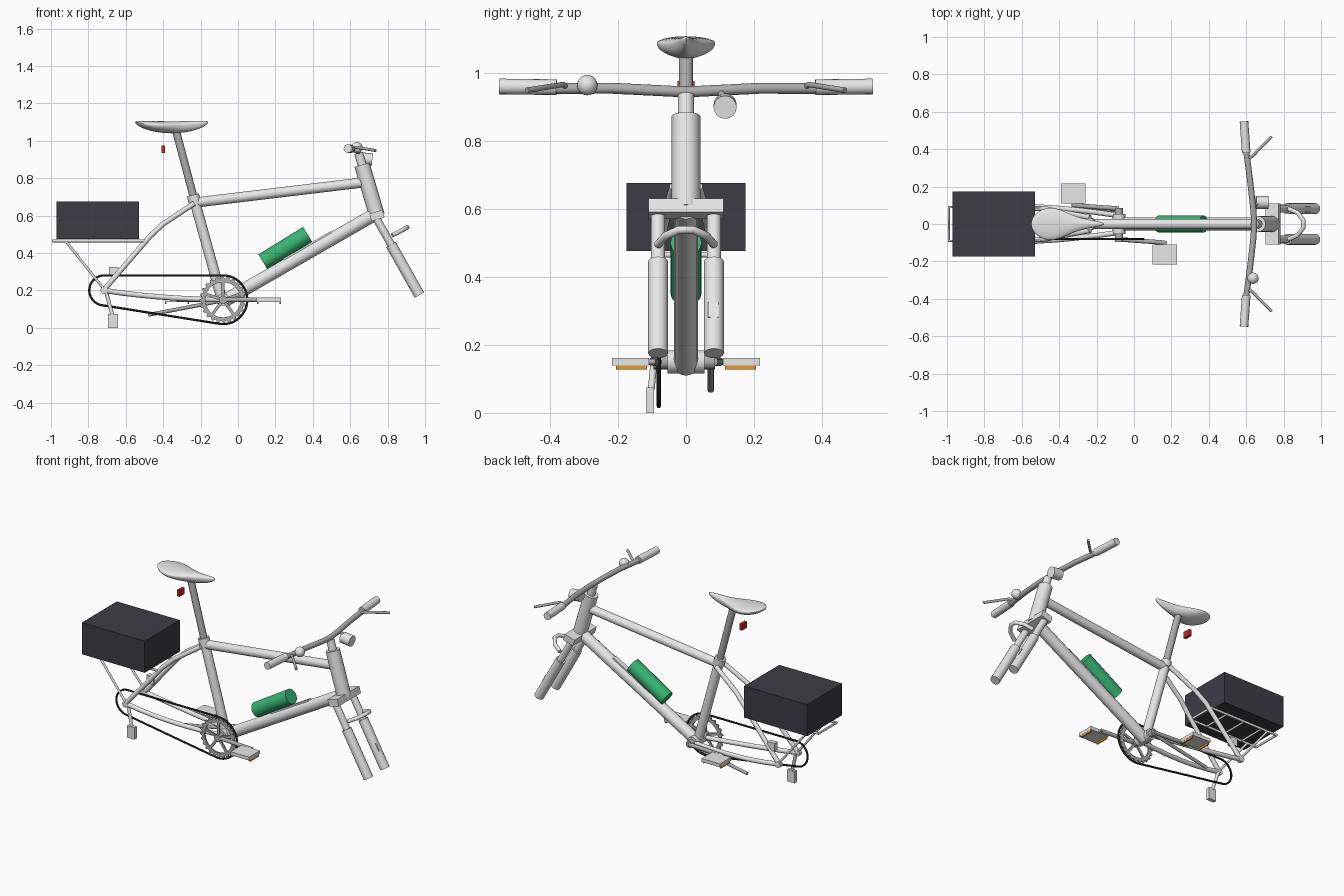
import bpy, bmesh, math
from mathutils import Vector

cube = bpy.data.objects.get("Cube")
if cube:
    bpy.data.objects.remove(cube)


def material(name, *rgb):
    m = bpy.data.materials.new(name)
    m.use_nodes = True
    m.diffuse_color = (*rgb, 1)
    m.node_tree.nodes["Principled BSDF"].inputs["Base Color"].default_value = (*rgb, 1)
    return m


LIGHT = material("light_grey", .8, .8, .8)
METAL = material("mid_grey", .42, .42, .42)
DARK = material("dark_slate", .045, .045, .06)
BLACK = material("black", .012, .012, .014)
GREEN = material("green", .04, .45, .17)
RED = material("red", .6, .02, .02)
ORANGE = material("orange", .8, .32, .02)


def finish(obj, name, mat, smooth=True):
    obj.name = name
    obj.data.materials.clear()
    obj.data.materials.append(mat)
    bpy.ops.object.select_all(action='DESELECT')
    obj.select_set(True)
    bpy.context.view_layer.objects.active = obj
    if smooth:
        bpy.ops.object.shade_smooth_by_angle(angle=math.radians(40))
    return obj


def tube(name, pts, r, mat=LIGHT, cyclic=False):
    """Round tube through a list of points."""
    cu = bpy.data.curves.new(name, 'CURVE')
    cu.dimensions = '3D'
    cu.bevel_depth = r
    cu.bevel_resolution = 6
    cu.use_fill_caps = True
    sp = cu.splines.new('POLY')
    sp.points.add(len(pts) - 1)
    for p, co in zip(sp.points, pts):
        p.co = (*co, 1)
    sp.use_cyclic_u = cyclic
    obj = bpy.data.objects.new(name, cu)
    bpy.context.collection.objects.link(obj)
    bpy.ops.object.select_all(action='DESELECT')
    obj.select_set(True)
    bpy.context.view_layer.objects.active = obj
    bpy.ops.object.convert(target='MESH')
    return finish(bpy.context.view_layer.objects.active, name, mat)


def curved(pts, steps=6):
    """Smooth path through three control points."""
    a, b, c = map(Vector, pts)
    ctrl = 2 * b - (a + c) / 2
    ts = [i / steps for i in range(steps + 1)]
    return [a * (1 - t) ** 2 + ctrl * 2 * t * (1 - t) + c * t * t for t in ts]


def box(name, loc, size, mat=LIGHT, tilt=0):
    """Box, tilted so its +x end rises by the given degrees."""
    bpy.ops.mesh.primitive_cube_add(size=1, location=loc,
                                    rotation=(0, -math.radians(tilt), 0))
    obj = bpy.context.object
    obj.scale = size
    return finish(obj, name, mat, False)


# Main frame
tube("seat_tube", [(-.08, 0, .13), (-.238, 0, .70)], .028)
tube("seat_collar", [(-.229, 0, .665), (-.241, 0, .71)], .033)
tube("top_tube", [(-.225, 0, .67), (.67, 0, .777)], .027)
tube("down_tube", [(-.08, 0, .14), (.72, 0, .60)], .035)
tube("head_tube", [(.743, 0, .60), (.663, 0, .872)], .042)
tube("bottom_bracket", [(-.08, -.054, .15), (-.08, .054, .15)], .034)
box("down_tube_plate", (.375, 0, .434), (.30, .032, .022), LIGHT, 30)
tube("battery", [(.133, 0, .353), (.372, 0, .50)], .046, GREEN)

# Rear triangle and rack
for side, s in (("right", -1), ("left", 1)):
    tube(side + "_seat_stay", [(-.235, s * .035, .665), (-.40, s * .065, .555),
                               (-.47, s * .08, .49), (-.715, s * .095, .205)], .014)
    tube(side + "_chain_stay", curved([(-.715, s * .095, .20), (-.42, s * .085, .165),
                                       (-.08, s * .045, .15)]), .014)
    tube(side + "_rack_strut", [(-.92, s * .09, .462), (-.715, s * .098, .205)], .007)
    tube(side + "_dropout", [(-.715, s * .085, .20), (-.715, s * .108, .20)], .02)
tube("rack_loop", [(-.50, .09, .465), (-.99, .09, .465),
                   (-.99, -.09, .465), (-.50, -.09, .465)], .008, LIGHT, True)
for x in (-.62, -.75, -.88):
    tube("rack_crossbar", [(x, -.09, .465), (x, .09, .465)], .006)
box("cargo_box", (-.75, 0, .575), (.44, .35, .20), DARK)
box("rear_brake_caliper", (-.665, .085, .30), (.05, .03, .05))

# Saddle: a sphere reshaped to a broad back, narrow nose and raised ends
tube("seat_post", [(-.235, 0, .69), (-.333, 0, 1.06)], .021, METAL)
bpy.ops.mesh.primitive_uv_sphere_add(segments=32, ring_count=20, radius=1)
saddle = bpy.context.object
for v in saddle.data.vertices:
    t = v.co.x
    width = .092 * (.75 - .5 * math.tanh(2 * (t + .1)))
    height = .022 if v.co.z > 0 else .042
    v.co = (-.355 + .195 * t, v.co.y * width, 1.082 + .018 * t * t + v.co.z * height)
finish(saddle, "saddle", LIGHT)
box("tail_light", (-.40, 0, .955), (.018, .05, .04), RED)

# Fork
box("fork_crown", (.743, 0, .60), (.072, .22, .042), LIGHT, 16.5)
for side, s in (("right", -1), ("left", 1)):
    y = s * .082
    tube(side + "_fork_stanchion", [(.737, y, .59), (.83, y, .425)], .021)
    tube(side + "_fork_lower", [(.818, y, .445), (.970, y, .175)], .029)
tube("fork_arch", [(.825, -.082, .495), (.875, -.06, .52), (.905, -.02, .538),
                   (.905, .02, .538), (.875, .06, .52), (.825, .082, .495)], .012)
box("front_brake_mount", (.915, .08, .295), (.05, .03, .035), LIGHT, -61)

# Handlebar, grips and levers
tube("steerer", [(.668, 0, .855), (.645, 0, .935)], .024)
bar = [(.60, .39, .953), (.622, .22, .954), (.638, .08, .947), (.642, .02, .944)]
tube("handlebar", bar + [(x, -y, z) for x, y, z in reversed(bar)], .016, METAL)
for side, s in (("right", -1), ("left", 1)):
    tube(side + "_grip", [(.60, s * .38, .957), (.588, s * .548, .959)], .023)
    tube(side + "_brake_lever", [(.605, s * .35, .955), (.63, s * .36, .965),
                                 (.735, s * .467, .948)], .008, METAL)
tube("headlight", [(.652, .115, .905), (.718, .115, .898)], .034)
tube("headlight_bracket", [(.634, .10, .947), (.67, .112, .92)], .01, METAL)
bpy.ops.mesh.primitive_uv_sphere_add(segments=24, ring_count=12, radius=.03,
                                     location=(.636, -.29, .963))
finish(bpy.context.object, "bell", LIGHT)

# Chainring with teeth and spokes
bm = bmesh.new()
n = 96
inner, outer = [], []
for i in range(n):
    a = 2 * math.pi * i / n
    r = .125 if i % 4 < 2 else .114
    for ring, rad in ((inner, .094), (outer, r)):
        ring.append(bm.verts.new((-.08 + rad * math.cos(a), -.08, .15 + rad * math.sin(a))))
for i in range(n):
    j = (i + 1) % n
    bm.faces.new((inner[i], outer[i], outer[j], inner[j]))
me = bpy.data.meshes.new("chainring")
bm.to_mesh(me)
bm.free()
ring = bpy.data.objects.new("chainring", me)
bpy.context.collection.objects.link(ring)
mod = ring.modifiers.new("thickness", 'SOLIDIFY')
mod.thickness = .01
mod.offset = 0
finish(ring, "chainring", METAL, False)
for i in range(5):
    a = math.radians(90 + 72 * i)
    box("chainring_spoke", (-.08 + .055 * math.cos(a), -.08, .15 + .055 * math.sin(a)),
        (.09, .008, .016), METAL, math.degrees(a))
tube("crank_axle", [(-.08, -.095, .15), (-.08, .085, .15)], .022, METAL)

# Chain wrapped around the front ring and the rear cog
chain = []
for cx, cz, r, start, end in ((-.08, .15, .13, -99, 90), (-.715, .20, .08, 90, 261)):
    for i in range(25):
        a = math.radians(start + (end - start) * i / 24)
        chain.append((cx + r * math.cos(a), -.08, cz + r * math.sin(a)))
tube("chain", chain, .006, BLACK, True)

# Cranks and pedals
for side, s in (("right", -1), ("left", 1)):
    px = -.08 - s * .245
    tube(side + "_crank", [(-.08, s * .082, .15), (px, s * .10, .15)], .012, METAL)
    tube(side + "_pedal_axle", [(px, s * .09, .15), (px, s * .14, .15)], .008, METAL)
    box(side + "_pedal", (px, s * .163, .15), (.13, .108, .022))
    for dx in (-.06, .06):
        box(side + "_pedal_reflector", (px + dx, s * .16, .133), (.008, .09, .012), ORANGE)

# Derailleur and kickstand
tube("derailleur_arm", [(-.705, -.09, .19), (-.672, -.102, .07)], .01)
box("derailleur_cage", (-.668, -.106, .0375), (.052, .023, .075))
tube("kickstand", [(-.10, .073, .142), (-.48, .073, .069)], .01, METAL)
